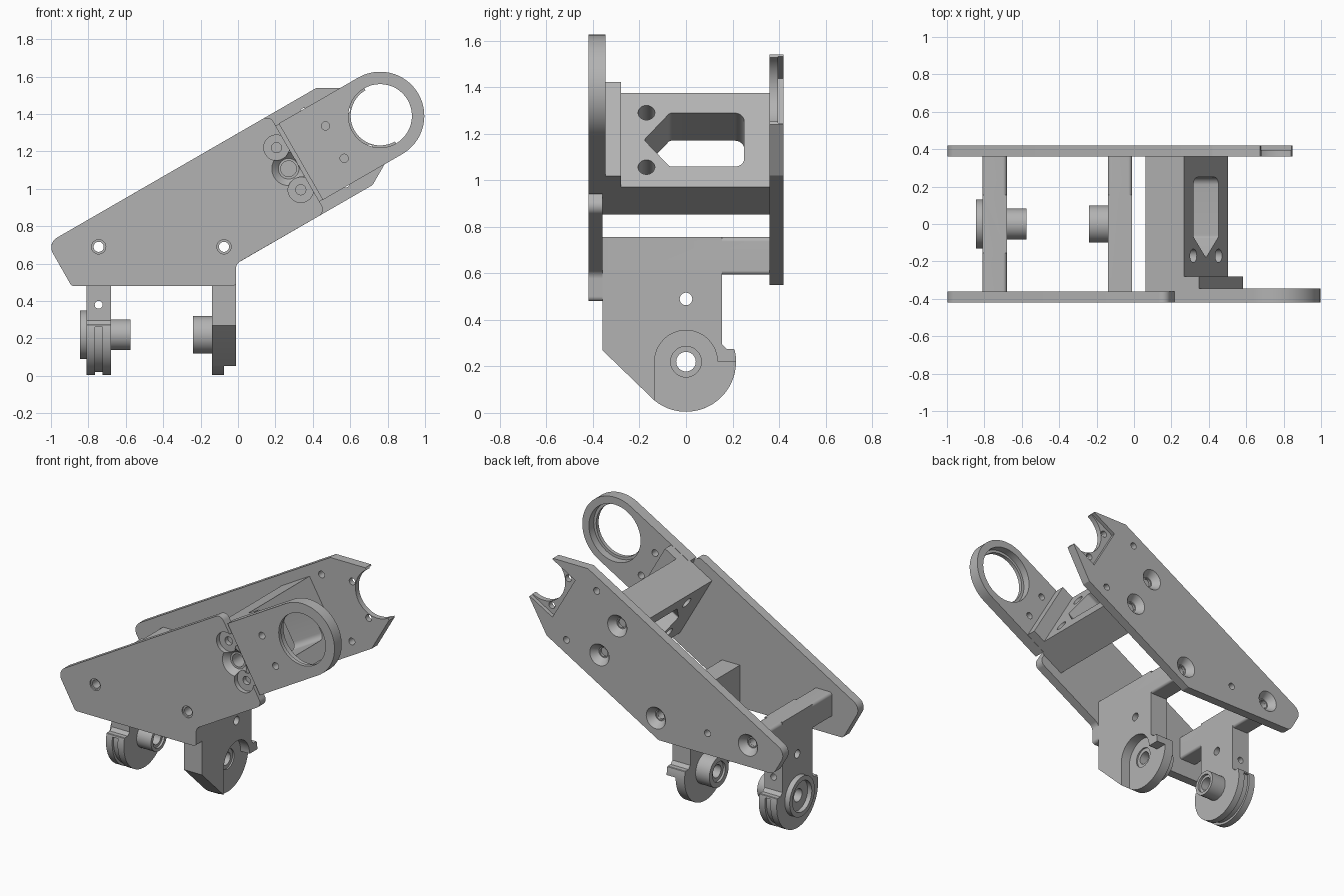
import bpy, bmesh
from math import sin, cos, pi, radians
from mathutils import Vector

cube = bpy.data.objects.get("Cube")
if cube:
    bpy.data.objects.remove(cube, do_unlink=True)

grey = bpy.data.materials.new("machined grey")
grey.use_nodes = True
grey.diffuse_color = (0.45, 0.45, 0.45, 1)
grey.node_tree.nodes["Principled BSDF"].inputs["Base Color"].default_value = grey.diffuse_color

# The arm leans at 30 degrees; u runs along it and v across it, from the ring centre.
RING = Vector((0.76, 1.39))
U = Vector((cos(pi / 6), sin(pi / 6)))
V = Vector((-U.y, U.x))


def arm(u, v):
    return tuple(RING + U * u + V * v)


def place(a, b, t, axis):
    if axis == "x":
        return (t, a, b)
    if axis == "y":
        return (a, t, b)
    p = arm(t, b)                       # along the arm
    return (p[0], a, p[1])


def loft(name, layers, axis):
    """Closed solid through matching outlines, given as (position, outline)."""
    bm = bmesh.new()
    rings = [[bm.verts.new(place(a, b, t, axis)) for a, b in pts] for t, pts in layers]
    n = len(rings[0])
    for r, s in zip(rings, rings[1:]):
        for i in range(n):
            bm.faces.new((r[i], r[(i + 1) % n], s[(i + 1) % n], s[i]))
    bm.faces.new(rings[0][::-1])
    bm.faces.new(rings[-1])
    bmesh.ops.recalc_face_normals(bm, faces=bm.faces)
    me = bpy.data.meshes.new(name)
    bm.to_mesh(me)
    bm.free()
    me.materials.append(grey)
    ob = bpy.data.objects.new(name, me)
    bpy.context.collection.objects.link(ob)
    return ob


def prism(name, pts, lo, hi, axis):
    return loft(name, [(lo, pts), (hi, pts)], axis)


def rect(a0, a1, b0, b1):
    return [(a0, b0), (a1, b0), (a1, b1), (a0, b1)]


def arc(c, r, start, end, n=24):
    return [(c[0] + r * cos(radians(start + (end - start) * i / n)),
             c[1] + r * sin(radians(start + (end - start) * i / n))) for i in range(n + 1)]


def circle(c, r, n=48):
    return arc(c, r, 0, 360, n)[:-1]


def disc(c, r, lo, hi, axis, r2=None):
    return loft("disc", [(lo, circle(c, r)), (hi, circle(c, r2 or r))], axis)


def rounded(corners, steps=6):
    """Outline with each (a, b, radius) corner rounded."""
    out, n = [], len(corners)
    for i, (a, b, r) in enumerate(corners):
        p = Vector((a, b))
        if not r:
            out.append((a, b))
            continue
        d1 = (Vector(corners[i - 1][:2]) - p).normalized()
        d2 = (Vector(corners[(i + 1) % n][:2]) - p).normalized()
        half = d1.angle(d2) / 2
        q1, q2 = p + d1 * (r / math_tan(half)), p + d2 * (r / math_tan(half))
        c = p + (d1 + d2).normalized() * (r / sin(half))
        for k in range(steps + 1):
            w = q1.lerp(q2, k / steps) - c
            out.append(tuple(c + w.normalized() * r))
    return out


def math_tan(x):
    return sin(x) / cos(x)


def combine(ob, others, op="DIFFERENCE"):
    """Apply booleans one by one and discard the helper solids."""
    for other in others:
        m = ob.modifiers.new("cut", "BOOLEAN")
        m.operation, m.solver, m.object = op, "EXACT", other
        dg = bpy.context.evaluated_depsgraph_get()
        me = bpy.data.meshes.new_from_object(ob.evaluated_get(dg))
        ob.modifiers.clear()
        ob.data = me
        other.hide_render = True
        bpy.data.objects.remove(other, do_unlink=True)
    return ob


POSTS = [(-0.745, 0.69), (-0.075, 0.69)]
CLAMP = [arm(-0.565, 0.13), arm(-0.565, -0.13)]
MIDDLE = arm(-0.565, 0)
tail = (-1.02, 0.709, 0.06)

# Front side plate with counterbored fixings
front = prism("front_side_plate", rounded([
    arm(-0.51, 0.3) + (0.04,), tail, (-0.89, 0.48, 0.025), (-0.01, 0.48, 0.02),
    (-0.01, 0.6, 0.04), arm(-0.51, -0.3) + (0.04,)]), -0.42, -0.36, "y")
cuts = [disc(p, 0.027, -0.5, -0.3, "y") for p in POSTS + CLAMP]
cuts += [disc(p, 0.038, -0.5, -0.41, "y") for p in POSTS]
cuts += [disc(p, 0.068, -0.5, -0.39, "y") for p in CLAMP]
cuts += [disc(MIDDLE, 0.1, -0.43, -0.385, "y", 0.055), disc(MIDDLE, 0.042, -0.5, -0.3, "y")]
combine(front, cuts)

# Back side plate with forked end, countersinks and an end recess
back = prism("back_side_plate", rounded([
    arm(-0.22, 0.3) + (0,), tail, (-0.93, 0.55, 0.05), (-0.095, 0.55, 0.03),
    arm(-0.22, -0.3) + (0,), arm(0, -0.173) + (0,), arm(0, 0.173) + (0,)]), 0.36, 0.42, "y")
cuts = [disc(RING, 0.158, 0.3, 0.5, "y")]
cuts += [prism("recess", [arm(u, v) for u, v in rect(-0.19, 0.1, -0.165, 0.165)], 0.395, 0.5, "y")]
for p in POSTS + CLAMP:
    cuts += [disc(p, 0.028, 0.3, 0.5, "y"), disc(p, 0.035, 0.375, 0.43, "y", 0.078)]
for p in [(-0.45, 0.69), arm(-0.34, 0.22), arm(-0.34, -0.22), arm(-0.14, 0.12), arm(-0.14, -0.12)]:
    cuts.append(disc(p, 0.022, 0.3, 0.5, "y"))
combine(back, cuts)

# Ring bracket: flat plate ending in a stepped ring, with an inner foot
stadium = [arm(u, v) for u, v in [(-0.49, 0.236), (-0.49, -0.236)] + arc((0, 0), 0.236, -90, 90, 40)]
bracket = prism("ring_bracket", stadium, -0.42, -0.345, "y")
foot = prism("foot", [arm(u, v) for u, v in rect(-0.435, -0.34, -0.234, 0.234)], -0.36, -0.28, "y")
combine(bracket, [foot], "UNION")
cuts = [disc(RING, 0.17, -0.5, -0.2, "y"), disc(RING, 0.188, -0.395, -0.2, "y")]
cuts += [disc(arm(-0.28, v), 0.022, -0.5, -0.2, "y") for v in (0.1, -0.1)]
combine(bracket, cuts)

# Cross block joining the plates, with a pointed window
block = prism("cross_block", rect(-0.36, 0.36, -0.234, 0.234), -0.67, -0.433, "arm")
window = prism("window", rounded([(-0.18, 0, 0.01), (-0.07, -0.133, 0.02), (0.25, -0.133, 0.04),
                                  (0.25, 0.133, 0.04), (-0.07, 0.133, 0.02)]), -0.8, -0.3, "arm")
cuts = [window] + [disc((-0.17, v), 0.036, -0.8, -0.3, "arm") for v in (0.135, -0.135)]
cuts += [disc(MIDDLE, 0.042, -0.4, -0.2, "y")]
combine(block, cuts)

HUB = (0, 0.22)
HOOK = 14   # angle where the round foot meets its side lip


def crossbar(lo, hi):
    return prism("bar", [(a, b) for a, b in rounded(
        [(lo, 0.595, 0.015), (hi, 0.595, 0.015), (hi, 0.757, 0.02), (lo, 0.757, 0.02)])],
        -0.36, 0.36, "y")


# Right leg: broad bracket with angled side, round foot and hub
lip = [(0.205, 0.275), (0.175, 0.275), (0.155, 0.295)]
right = prism("right_leg", arc(HUB, 0.215, -129, HOOK, 32) + lip +
              [(0.155, 0.757), (-0.36, 0.757), (-0.36, 0.27)], -0.14, -0.01, "x")
combine(right, [crossbar(-0.14, -0.01)], "UNION")
pocket = prism("pocket", [(-0.135, -0.1), (0.3, -0.1), (0.3, 0.22)] + arc(HUB, 0.135, 0, 180),
               -0.075, 0.1, "x")
combine(right, [pocket])
combine(right, [disc(HUB, 0.1, -0.24, -0.13, "x")], "UNION")
combine(right, [disc(HUB, 0.042, -0.4, 0.1, "x"), disc(HUB, 0.066, -0.085, 0.1, "x"),
                disc(HUB, 0.066, -0.3, -0.225, "x"),
                disc((0, 0.49), 0.027, -0.3, 0.1, "x"), disc(POSTS[1], 0.027, -0.5, 0.5, "y")])

# Left leg: narrow upright, grooved round foot, collar and hub
mirror_lip = [(-a, b) for a, b in reversed(lip)]
left = prism("left_leg", arc(HUB, 0.215, HOOK - 360 + 180 - 2 * HOOK, HOOK, 48) + lip +
             [(0.155, 0.757), (-0.155, 0.757)] + mirror_lip, -0.81, -0.68, "x")
combine(left, [crossbar(-0.81, -0.68)], "UNION")
groove = combine(disc(HUB, 0.3, -0.765, -0.725, "x"), [disc(HUB, 0.2, -0.9, -0.6, "x"),
                 prism("top", rect(-0.5, 0.5, 0.26, 0.9), -0.9, -0.6, "x")])
combine(left, [groove])
combine(left, [disc(HUB, 0.13, -0.845, -0.8, "x"), disc(HUB, 0.082, -0.69, -0.575, "x")], "UNION")
combine(left, [disc(HUB, 0.042, -1, -0.5, "x"), disc(HUB, 0.1, -0.9, -0.815, "x"),
               disc(HUB, 0.06, -0.59, -0.5, "x"),
               disc((0, 0.49), 0.027, -1, -0.5, "x"), disc((-0.745, 0.38), 0.021, -0.5, 0.5, "y"),
               disc(POSTS[0], 0.027, -0.5, 0.5, "y")])

# Smooth the round surfaces, keep machined edges sharp
bpy.ops.object.select_all(action="DESELECT")
for ob in (front, back, bracket, block, right, left):
    ob.select_set(True)
bpy.context.view_layer.objects.active = front
bpy.ops.object.shade_smooth_by_angle(angle=radians(25))
